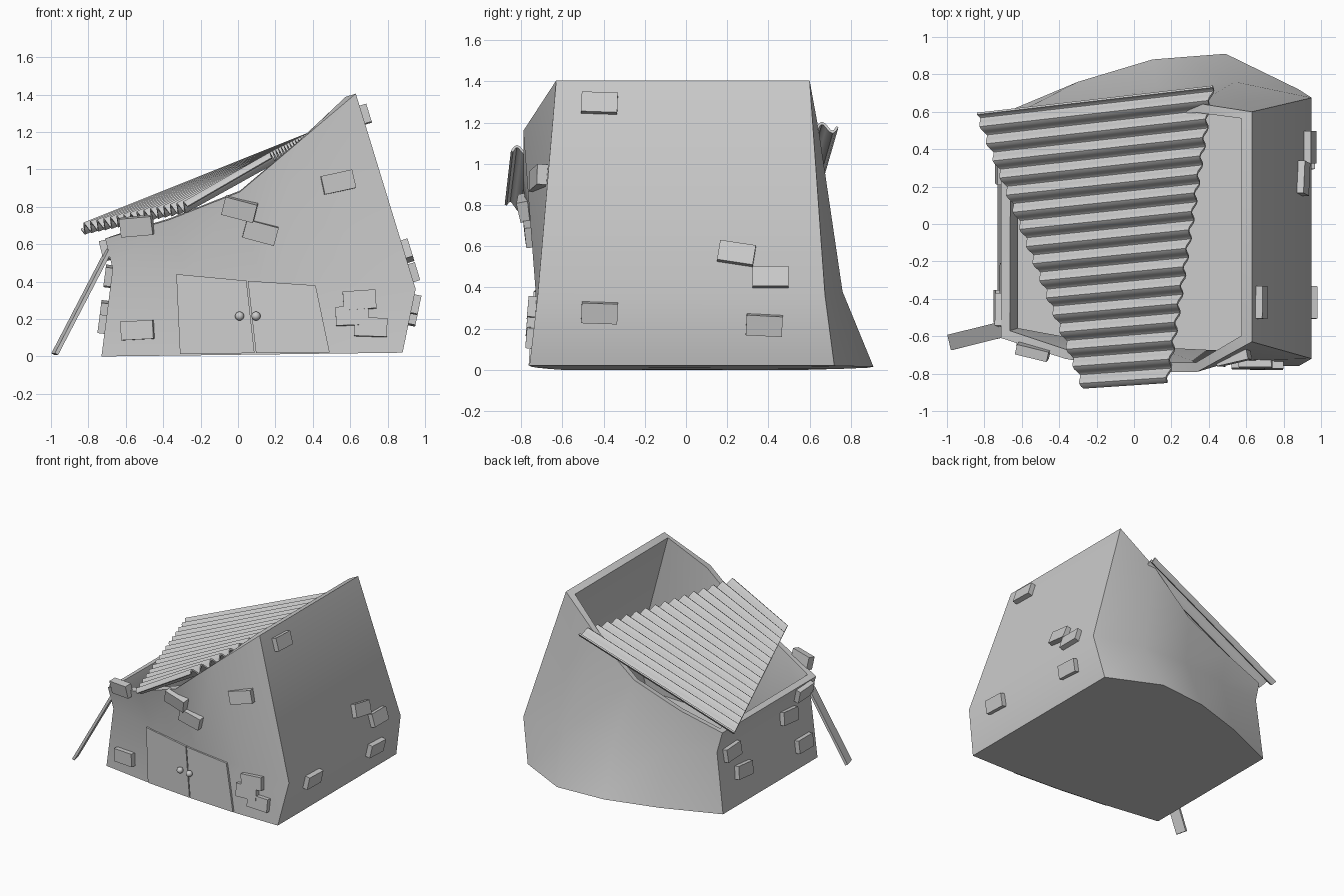
import bpy, bmesh
from math import sin, pi, radians
from mathutils import Vector, Matrix
from mathutils.bvhtree import BVHTree

if "Cube" in bpy.data.objects:
    bpy.data.objects.remove(bpy.data.objects["Cube"])


def make_object(name, bm):
    mesh = bpy.data.meshes.new(name)
    bm.to_mesh(mesh)
    bm.free()
    ob = bpy.data.objects.new(name, mesh)
    bpy.context.collection.objects.link(ob)
    return ob


def finish(ob, thickness=0, offset=-1, angle=30):
    bpy.ops.object.select_all(action='DESELECT')
    ob.select_set(True)
    bpy.context.view_layer.objects.active = ob
    if thickness:
        m = ob.modifiers.new("thickness", 'SOLIDIFY')
        m.thickness, m.offset, m.use_even_offset = thickness, offset, True
        bpy.ops.object.modifier_apply(modifier=m.name)
    bpy.ops.object.shade_smooth_by_angle(angle=radians(angle))


# Crooked walls: three levels, each (x, z, front y, back y) from left to right
LEVELS = [
    [(-.73, 0, -.60, .58), (-.30, .005, -.67, .76), (.10, .01, -.72, .88),
     (.49, .015, -.75, .91), (.88, .02, -.76, .72)],
    [(-.67, .47, -.60, .57), (-.28, .44, -.67, .65), (.12, .41, -.71, .73),
     (.54, .38, -.73, .76), (.95, .36, -.72, .675)],
    [(-.71, .63, -.61, .56), (-.37, .73, -.72, .60), (.01, .88, -.79, .63),
     (.34, 1.16, -.79, .645), (.63, 1.405, -.63, .60)],
]
bm = bmesh.new()
rings = []
for level in LEVELS:
    ring = [(x, f, z) for x, z, f, b in level]
    ring += [(x, b, z) for x, z, f, b in reversed(level)]
    rings.append([bm.verts.new(p) for p in ring])
for low, high in zip(rings, rings[1:]):
    n = len(low)
    for i in range(n):
        j = (i + 1) % n
        bm.faces.new((low[i], low[j], high[j], high[i]))
bm.faces.new(list(reversed(rings[0])))
bm.normal_update()
tree = BVHTree.FromBMesh(bm)
finish(make_object("walls", bm), .05)

# Ray directions into each wall
SIDES = {"front": Vector((0, 1, 0)), "right": Vector((-1, 0, 0)),
         "left": Vector((1, 0, 0))}


def on_wall(side, u, z):
    d = SIDES[side]
    start = (Vector((u, 0, z)) if side == "front" else Vector((0, u, z))) - 3 * d
    loc, nor, _, _ = tree.ray_cast(start, d)
    return loc, (nor if nor.dot(d) < 0 else -nor)


# Roof: corrugated trapezoid sheet
FL, FR = Vector((-.27, -.875, .80)), Vector((.18, -.845, 1.06))
BL, BR = Vector((-.84, .59, .68)), Vector((.42, .735, 1.18))
WAVES, STEPS = 16, 8
normal = (BR - FL).cross(BL - FR).normalized()
bm = bmesh.new()
rows = []
for i in range(WAVES * STEPS + 1):
    t = i / (WAVES * STEPS)
    off = normal * .026 * sin(2 * pi * WAVES * t)
    rows.append([bm.verts.new(FL.lerp(BL, t) + off), bm.verts.new(FR.lerp(BR, t) + off)])
for a, b in zip(rows, rows[1:]):
    bm.faces.new((a[0], a[1], b[1], b[0]))
finish(make_object("corrugated_roof", bm), .012, 0, 50)


# Boxes oriented by axes
def box(name, centre, right, up, out, size):
    rot = Matrix((right, up, out)).transposed().to_4x4()
    bm = bmesh.new()
    bmesh.ops.create_cube(bm, size=1, matrix=Matrix.Translation(centre) @ rot
                          @ Matrix.Diagonal((*size, 1)))
    return make_object(name, bm)


# Exposed bricks: side, position along wall, height, tilt, lift above wall top
BRICKS = [
    ("front", -.535, .62, 5, .08), ("front", -.535, .14, 3, 0),
    ("front", .01, .79, -15, 0), ("front", .12, .665, -15, 0),
    ("front", .53, .93, 12, 0), ("front", .65, .30, 4, 0),
    ("front", .61, .215, 2, 0), ("front", .71, .155, -2, 0),
    ("right", -.42, 1.29, -2, 0), ("right", -.42, .28, -2, 0),
    ("right", .245, .56, -9, 0), ("right", .41, .445, 0, 0),
    ("right", .38, .22, -3, 0),
    ("left", -.46, .57, 4, 0), ("left", -.30, .43, -5, 0),
    ("left", -.44, .17, 0, 0), ("left", .41, .42, 3, 0), ("left", .30, .24, -5, 0),
]
for k, (side, u, z, tilt, lift) in enumerate(BRICKS):
    loc, out = on_wall(side, u, z)
    right = Vector((0, 0, 1)).cross(out).normalized()
    up = out.cross(right)
    turn = Matrix.Rotation(radians(tilt), 3, out)
    box(f"{side}_brick_{k}", loc + up * lift + out * .01,
        turn @ right, turn @ up, out, (.175, .10, .055))

# Leaning plank at the front left corner
foot, head = Vector((-.98, -.632, .012)), Vector((-.69, -.56, .57))
along = (head - foot).normalized()
side = Vector((-.22, .97, 0))
side = (side - along * side.dot(along)).normalized()
box("leaning_plank", (foot + head) / 2, side, along, side.cross(along),
    (.085, (head - foot).length, .02))

# Double doors: slanted panels laid on the front wall
DOORS = {"left_door": [(-.31, .012), (.088, .018), (.045, .405), (-.33, .44)],
         "right_door": [(.096, .018), (.49, .022), (.415, .38), (.053, .404)]}
for name, corners in DOORS.items():
    bm = bmesh.new()
    back, front = [], []
    for x, z in corners:
        p = on_wall("front", x, max(z, .03))[0]
        back.append(bm.verts.new((x, p.y + .03, z)))
        front.append(bm.verts.new((x, p.y - .015, z)))
    bm.faces.new(front)
    bm.faces.new(list(reversed(back)))
    for i in range(4):
        j = (i + 1) % 4
        bm.faces.new((back[i], back[j], front[j], front[i]))
    make_object(name, bm)

# Door knobs
for name, x in (("left_knob", .012), ("right_knob", .10)):
    loc, out = on_wall("front", x, .215)
    bm = bmesh.new()
    bmesh.ops.create_uvsphere(bm, u_segments=16, v_segments=10, radius=.024,
                              matrix=Matrix.Translation(loc + out * .034))
    finish(make_object(name, bm), angle=60)
